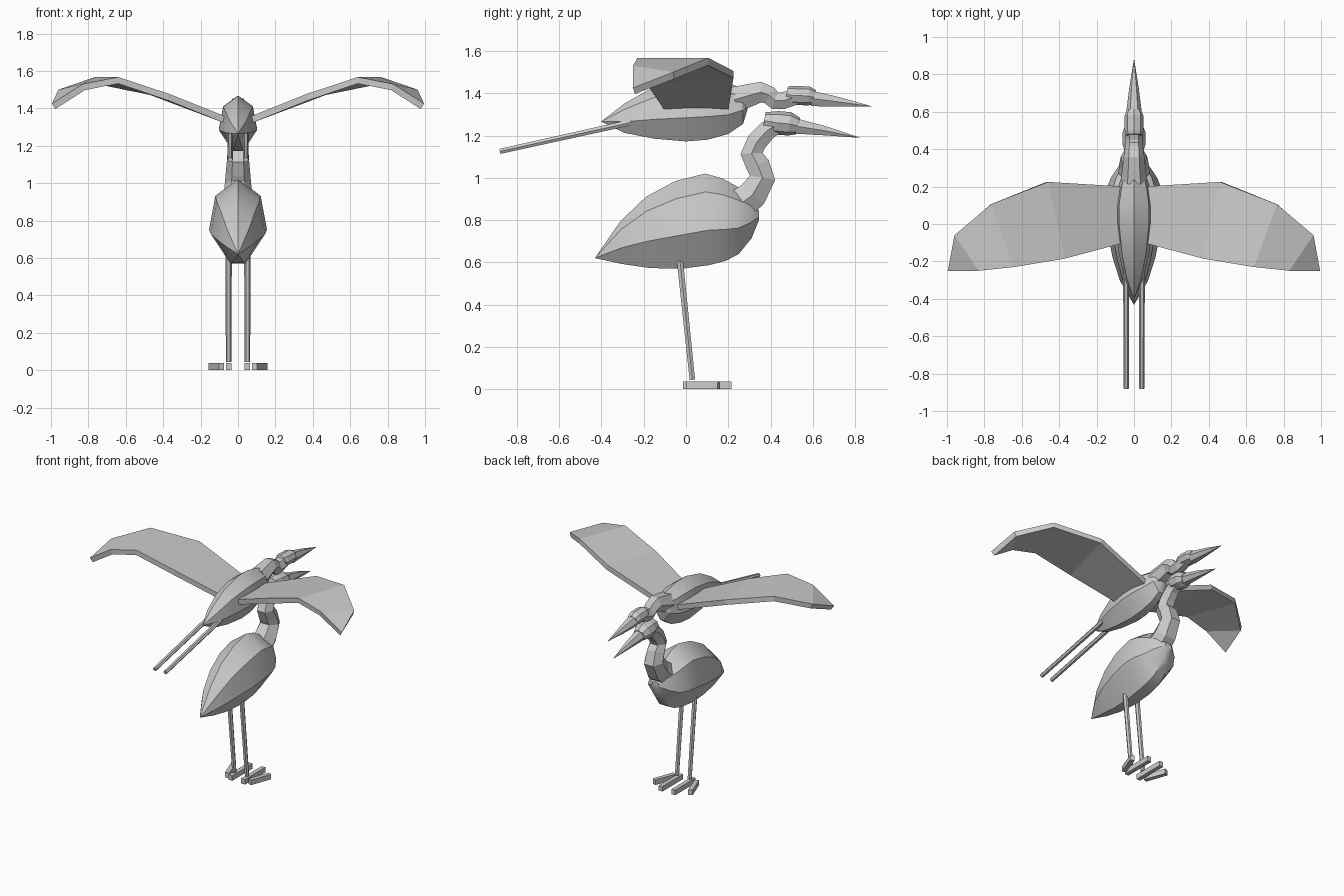
import bpy, bmesh, math
from mathutils import Vector, Matrix


def make(name, verts, faces, smooth=None):
    me = bpy.data.meshes.new(name)
    me.from_pydata([tuple(v) for v in verts], [], faces)
    bm = bmesh.new()
    bm.from_mesh(me)
    bmesh.ops.remove_doubles(bm, verts=bm.verts, dist=0.0002)
    bmesh.ops.recalc_face_normals(bm, faces=bm.faces)
    bm.to_mesh(me)
    bm.free()
    ob = bpy.data.objects.new(name, me)
    bpy.context.collection.objects.link(ob)
    if smooth:
        bpy.ops.object.select_all(action='DESELECT')
        ob.select_set(True)
        bpy.context.view_layer.objects.active = ob
        bpy.ops.object.shade_smooth_by_angle(angle=math.radians(smooth))
    return ob


def loft(name, rings, smooth=None):
    n = len(rings[0])
    verts = [v for r in rings for v in r]
    faces = [(i * n + j, i * n + (j + 1) % n, (i + 1) * n + (j + 1) % n, (i + 1) * n + j)
             for i in range(len(rings) - 1) for j in range(n)]
    faces += [tuple(range(n)), tuple(range(len(verts) - n, len(verts)))]
    return make(name, verts, faces, smooth)


def body(name, stations):
    # keeled seven-sided section; station = top y, top z, bottom y, bottom z, half width
    shape = [(0, 1), (0.78, 0.8), (1, 0.38), (0.28, 0), (-0.28, 0), (-1, 0.38), (-0.78, 0.8)]
    rings = [[(w * sx, yb + (yt - yb) * f, zb + (zt - zb) * f) for sx, f in shape]
             for yt, zt, yb, zb, w in stations]
    return loft(name, rings, 25)


def tube(name, path, sides=6, x=0.0, flat=1.0):
    # path point = y, z, radius, in a plane of constant x
    pts = [Vector((x, y, z)) for y, z, r in path]
    rings = []
    for i, p in enumerate(pts):
        t = (pts[min(i + 1, len(pts) - 1)] - pts[max(i - 1, 0)]).normalized()
        up = Vector((1, 0, 0)).cross(t)
        r = path[i][2]
        rings.append([p + Vector((1, 0, 0)) * (r * math.cos(a)) + up * (r * flat * math.sin(a))
                      for a in (2 * math.pi * k / sides for k in range(sides))])
    return loft(name, rings)


def box(name, centre, size, angle=0.0):
    m = Matrix.Translation(centre) @ Matrix.Rotation(angle, 4, 'Z')
    v = [m @ Vector((sx * size[0] / 2, sy * size[1] / 2, sz * size[2] / 2))
         for sx in (-1, 1) for sy in (-1, 1) for sz in (-1, 1)]
    return make(name, v, [(0, 1, 3, 2), (4, 5, 7, 6), (0, 1, 5, 4),
                          (2, 3, 7, 6), (0, 2, 6, 4), (1, 3, 7, 5)])


# Standing bird
body("standing_body", [
    (-0.43, 0.622, -0.43, 0.62, 0.001), (-0.31, 0.795, -0.30, 0.592, 0.075),
    (-0.19, 0.91, -0.17, 0.573, 0.115), (-0.05, 0.985, -0.02, 0.57, 0.145),
    (0.09, 1.02, 0.11, 0.587, 0.155), (0.17, 0.998, 0.19, 0.608, 0.148),
    (0.24, 0.96, 0.25, 0.64, 0.125), (0.30, 0.91, 0.31, 0.714, 0.085),
    (0.345, 0.845, 0.345, 0.80, 0.03)])
tube("standing_neck", [(0.25, 0.87, 0.085), (0.315, 0.92, 0.08), (0.362, 1.0, 0.07),
                       (0.34, 1.06, 0.065), (0.31, 1.115, 0.06), (0.335, 1.17, 0.056),
                       (0.385, 1.225, 0.052), (0.43, 1.25, 0.048)])
tube("standing_head", [(0.37, 1.27, 0.045), (0.43, 1.26, 0.062),
                       (0.49, 1.255, 0.062), (0.53, 1.245, 0.045)], 8, flat=0.9)
tube("standing_beak", [(0.515, 1.245, 0.042), (0.66, 1.222, 0.025), (0.82, 1.19, 0.001)])
for s, side in ((-1, "left"), (1, "right")):
    tube("standing_leg_" + side, [(-0.03, 0.62, 0.017), (0.03, 0.045, 0.015)], x=0.05 * s)
    # Toes: one straight, one splayed outward
    box("straight_toe_" + side, (0.05 * s, 0.10, 0.019), (0.03, 0.23, 0.036))
    box("splayed_toe_" + side, (0.116 * s, 0.08, 0.019), (0.03, 0.16, 0.036), -0.35 * s)

# Flying bird
body("flying_body", [
    (-0.40, 1.267, -0.40, 1.265, 0.001), (-0.29, 1.352, -0.29, 1.212, 0.05),
    (-0.16, 1.425, -0.15, 1.185, 0.082), (0.0, 1.467, 0.0, 1.172, 0.102),
    (0.10, 1.468, 0.10, 1.18, 0.102), (0.20, 1.447, 0.20, 1.207, 0.085),
    (0.265, 1.425, 0.27, 1.255, 0.06), (0.29, 1.38, 0.29, 1.32, 0.03)])
tube("flying_neck", [(0.23, 1.37, 0.07), (0.30, 1.39, 0.062), (0.355, 1.405, 0.056),
                     (0.395, 1.39, 0.05), (0.42, 1.365, 0.048), (0.46, 1.365, 0.046),
                     (0.52, 1.385, 0.045)])
tube("flying_head", [(0.475, 1.395, 0.042), (0.50, 1.39, 0.05),
                     (0.58, 1.387, 0.05), (0.605, 1.38, 0.04)], 8, flat=0.9)
tube("flying_beak", [(0.595, 1.375, 0.042), (0.73, 1.358, 0.025), (0.88, 1.337, 0.001)])
for s, side in ((-1, "left"), (1, "right")):
    tube("flying_leg_" + side, [(-0.26, 1.262, 0.016), (-0.88, 1.125, 0.014)], x=0.042 * s)

# Wings: leading and trailing edge stations, thickened and mirrored
lead = [(0.05, 0.20, 1.35), (0.46, 0.225, 1.505), (0.765, 0.105, 1.567), (0.96, -0.06, 1.50)]
trail = [(0.05, -0.10, 1.35), (0.37, -0.185, 1.478), (0.64, -0.23, 1.567), (0.83, -0.25, 1.53)]
verts = lead + trail + [(0.995, -0.25, 1.425)]
faces = [(i, i + 4, i + 5, i + 1) for i in range(3)] + [(3, 7, 8)]
me = bpy.data.meshes.new("wings")
me.from_pydata(verts, [], faces)
wings = bpy.data.objects.new("wings", me)
bpy.context.collection.objects.link(wings)
thick = wings.modifiers.new("thickness", 'SOLIDIFY')
thick.thickness = 0.035
thick.offset = -1
wings.modifiers.new("mirror", 'MIRROR').use_mirror_merge = False
